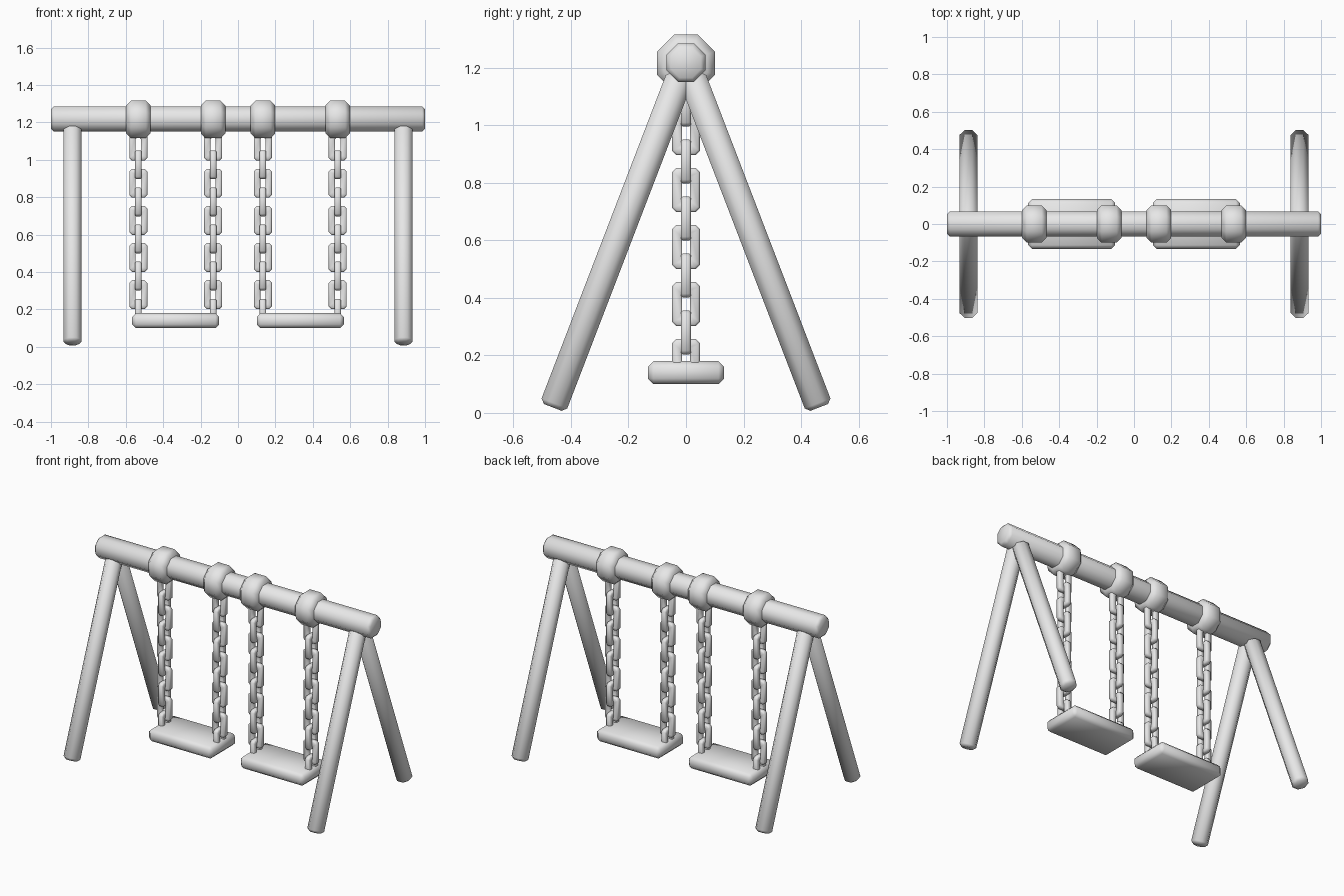
import bpy, bmesh, math
from mathutils import Matrix, Vector

cube = bpy.data.objects.get("Cube")
if cube:
    bpy.data.objects.remove(cube, do_unlink=True)

GREY = (0.8, 0.8, 0.8, 1.0)
mat = bpy.data.materials.new("plain grey")
mat.use_nodes = True
mat.diffuse_color = GREY
bsdf = next(n for n in mat.node_tree.nodes if n.type == 'BSDF_PRINCIPLED')
bsdf.inputs["Base Color"].default_value = GREY


def finish(name, bm, angle=60):
    """Turn a bmesh into a softly shaded object."""
    bmesh.ops.recalc_face_normals(bm, faces=bm.faces)
    mesh = bpy.data.meshes.new(name)
    bm.to_mesh(mesh)
    bm.free()
    mesh.materials.append(mat)
    obj = bpy.data.objects.new(name, mesh)
    bpy.context.collection.objects.link(obj)
    bpy.ops.object.select_all(action='DESELECT')
    obj.select_set(True)
    bpy.context.view_layer.objects.active = obj
    bpy.ops.object.shade_smooth_by_angle(angle=math.radians(angle))
    return obj


def pole(name, start, end, half_width, chamfer):
    """Eight-sided pole between two points, with chamfered ends."""
    start, end = Vector(start), Vector(end)
    axis = end - start
    radius = half_width / math.cos(math.pi / 8)
    bm = bmesh.new()
    bmesh.ops.create_cone(bm, cap_ends=True, segments=8, radius1=radius,
                          radius2=radius, depth=axis.length)
    bmesh.ops.rotate(bm, verts=bm.verts, matrix=Matrix.Rotation(math.pi / 8, 3, 'Z'))
    rims = [e for e in bm.edges if any(len(f.verts) == 8 for f in e.link_faces)]
    bmesh.ops.bevel(bm, geom=rims, offset=chamfer, segments=1, affect='EDGES')
    turn = Vector((0, 0, 1)).rotation_difference(axis).to_matrix().to_4x4()
    bm.transform(Matrix.Translation((start + end) / 2) @ turn)
    return finish(name, bm)


def add_link(bm, x, z, sideways):
    """One chain link: a chamfered bar swept round a rectangle."""
    t, c = 0.017, 0.006
    section = [(0, -t + c), (0, t - c), (c, t), (2 * t - c, t),
               (2 * t, t - c), (2 * t, c - t), (2 * t - c, -t), (c, -t)]
    rings = []
    for inset, depth in section:
        w, h = 0.048 - inset, 0.077 - inset
        k = 0.014 - inset * 0.25
        outline = [(w, k - h), (w, h - k), (w - k, h), (k - w, h),
                   (-w, h - k), (-w, k - h), (k - w, -h), (w - k, -h)]
        ring = []
        for u, v in outline:
            px, py = (depth, u) if sideways else (u, depth)
            ring.append(bm.verts.new((x + px, py, z + v)))
        rings.append(ring)
    for i in range(8):
        a, b = rings[i], rings[(i + 1) % 8]
        for j in range(8):
            n = (j + 1) % 8
            bm.faces.new((a[j], a[n], b[n], b[j]))


# Top beam
pole("top_beam", (-1, 0, 1.218), (1, 0, 1.218), 0.067, 0.015)

# Slanted legs at both ends
for side, sx in (("left", 1), ("right", -1)):
    for place, sy in (("front", -1), ("back", 1)):
        pole(f"{side}_{place}_leg", (sx * 0.885, sy * 0.463, 0.019),
             (sx * 0.885, sy * 0.02, 1.172), 0.048, 0.015)

# Each swing: seat, two collars and two chains
for side, sx in (("left", 1), ("right", -1)):
    bm = bmesh.new()
    bmesh.ops.create_cube(bm, size=1)
    bm.transform(Matrix.Translation((sx * 0.333, 0, 0.14))
                 @ Matrix.Diagonal((0.465, 0.266, 0.08, 1)))
    bmesh.ops.bevel(bm, geom=bm.edges[:], offset=0.02, segments=1, affect='EDGES')
    finish(f"{side}_seat", bm)

    for place, x in (("outer", sx * 0.533), ("inner", sx * 0.133)):
        pole(f"{side}_{place}_collar", (x - 0.065, 0, 1.216),
             (x + 0.065, 0, 1.216), 0.1, 0.025)
        chain = bmesh.new()
        for i in range(10):
            add_link(chain, x, 1.073 - i * 0.0992, i % 2 == 1)
        finish(f"{side}_{place}_chain", chain)
